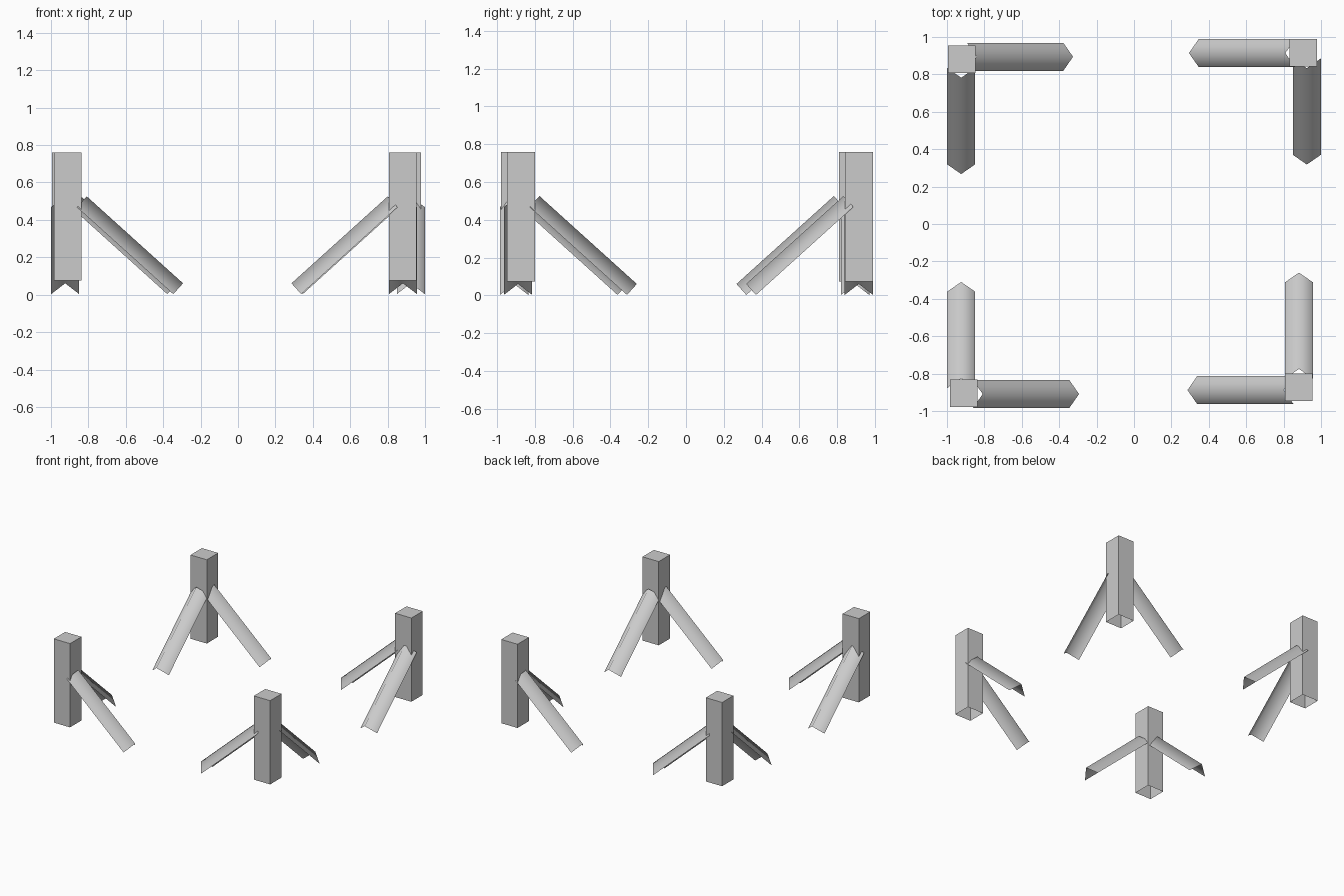
import bpy

if "Cube" in bpy.data.objects:
    bpy.data.objects.remove(bpy.data.objects["Cube"])

POST_W = 0.147             # post side length
POST_Z = (0.075, 0.76)     # post bottom and top
HALF = 0.075               # half width of a brace
SLOPE_RUN, SLOPE_RISE = 0.515, 0.465


def mesh_object(name, verts, faces, smooth=False):
    me = bpy.data.meshes.new(name)
    me.from_pydata(verts, [], faces)
    for p in me.polygons:
        p.use_smooth = smooth
    ob = bpy.data.objects.new(name, me)
    bpy.context.collection.objects.link(ob)
    return ob


def post(name, cx, cy):
    # square post, capped on top and open underneath
    h = POST_W / 2
    ring = [(-h, -h), (h, -h), (h, h), (-h, h)]
    verts = [(cx + x, cy + y, z) for z in POST_Z for x, y in ring]
    faces = [(i, (i + 1) % 4, (i + 1) % 4 + 4, i + 4) for i in range(4)]
    mesh_object(name, verts, faces + [(4, 5, 6, 7)])


def brace(name, axis, tip, line):
    # sloping angle-section brace: ridge on top, open underneath
    s = 1 if tip > 0 else -1
    profile = [(0.052, -HALF, 0.003), (0.0, 0.0, 0.061), (0.052, HALF, 0.003)]
    verts = []
    for k in (0, 1):
        for along, side, z in profile:
            a = tip + s * (along + k * SLOPE_RUN)
            b = line + side
            z += k * SLOPE_RISE
            verts.append((a, b, z) if axis == "x" else (b, a, z))
    faces = [(0, 1, 4, 3), (1, 2, 5, 4)]
    if (s > 0) == (axis == "x"):      # keep normals pointing up and out
        faces = [f[::-1] for f in faces]
    mesh_object(name, verts, faces, smooth=True)


# corner: post centre, (tip, centre line) of the x brace, then of the y brace
corners = {
    "back_left": ((-0.922, 0.882), (-0.326, 0.894), (0.267, -0.924)),
    "back_right": ((0.906, 0.915), (0.294, 0.914), (0.318, 0.924)),
    "front_left": ((-0.909, -0.904), (-0.294, -0.909), (-0.310, -0.924)),
    "front_right": ((0.880, -0.873), (0.286, -0.888), (-0.260, 0.882)),
}
for corner, (centre, x_brace, y_brace) in corners.items():
    post(corner + "_post", *centre)
    brace(corner + "_side_brace", "x", *x_brace)
    brace(corner + "_depth_brace", "y", *y_brace)
